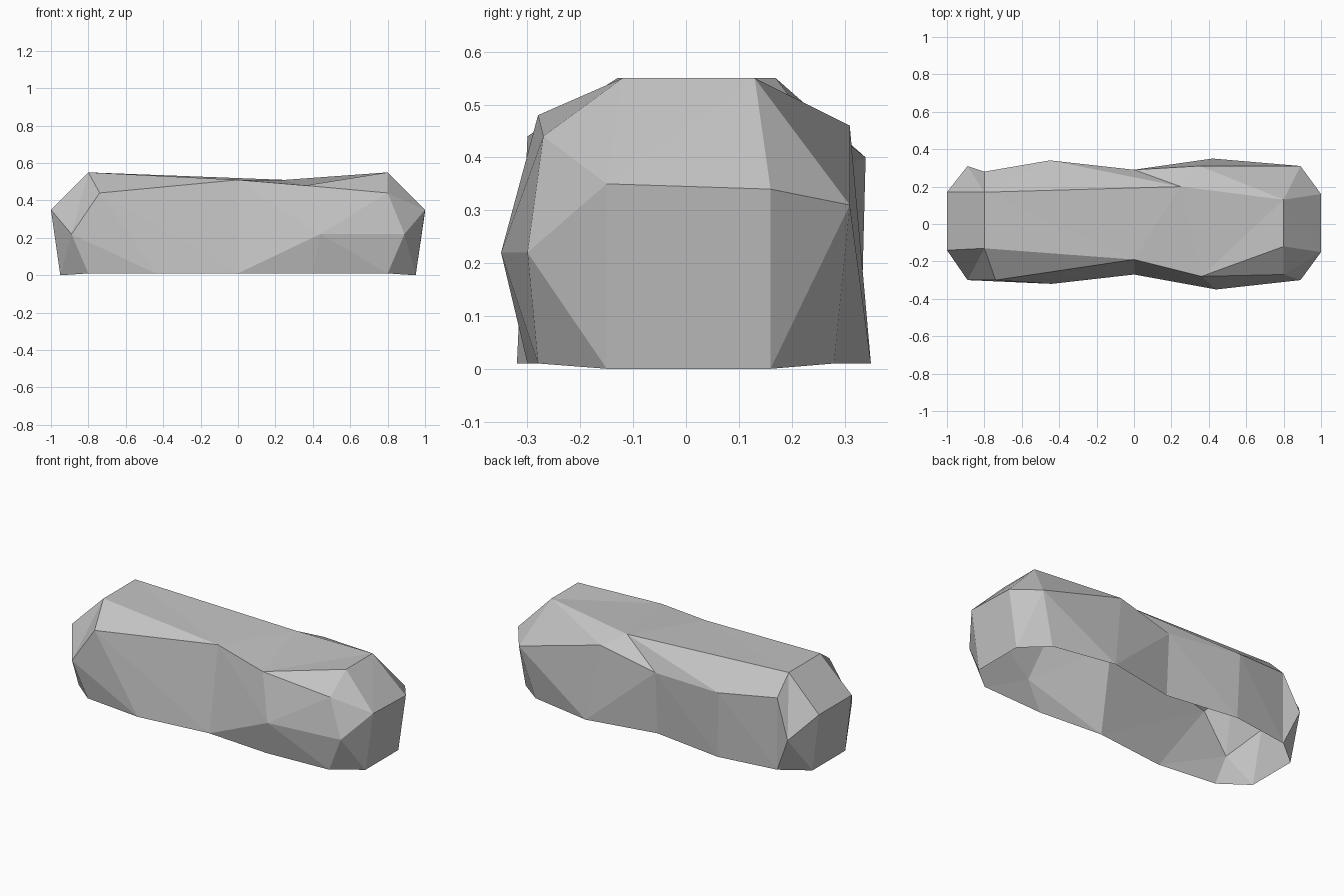
import bpy
import bmesh

default_cube = bpy.data.objects.get("Cube")
if default_cube:
    bpy.data.objects.remove(default_cube, do_unlink=True)

# Plain stone colour
stone = bpy.data.materials.new("stone_grey")
stone.use_nodes = True
grey = (0.55, 0.55, 0.55, 1)
stone.diffuse_color = grey
shader = stone.node_tree.nodes["Principled BSDF"]
shader.inputs["Base Color"].default_value = grey
shader.inputs["Roughness"].default_value = 0.9

bm = bmesh.new()
shared = {}


def ring(*points):
    """Return mesh vertices for a ring, reusing corners shared by two rings."""
    for point in points:
        if point not in shared:
            shared[point] = bm.verts.new(point)
    return [shared[point] for point in points]


def add_face(*corners):
    if len(set(corners)) == len(corners):
        bm.faces.new(corners)


def stitch(lower, upper, steps):
    """Fill between two rings; each step advances the lower (l) or upper (u) one."""
    low, up = 0, 0
    for step in steps:
        here, above = lower[low % len(lower)], upper[up % len(upper)]
        if step == "l":
            low += 1
            add_face(here, lower[low % len(lower)], above)
        else:
            up += 1
            add_face(here, upper[up % len(upper)], above)


# Open rim resting on the ground: front, +x end, back, -x end
rim = ring(
    (-.95, -.15, 0), (-.8, -.28, .01), (-.44, -.32, .01), (0, -.27, .01),
    (.4, -.3, .01), (.8, -.28, .01), (.95, -.15, 0),
    (.95, .16, 0), (.8, .28, .01), (.42, .35, .01), (0, .27, .01),
    (-.44, .33, .01), (-.8, .28, .01), (-.95, .16, 0))

# Widest chiselled corners around the sides
belt = ring(
    (-1, -.14, .35), (-.89, -.3, .22), (-.74, -.3, .44), (0, -.19, .51),
    (.44, -.35, .22), (.89, -.3, .22), (1, -.15, .35),
    (1, .16, .34), (.89, .31, .31), (.35, .31, .46), (0, .29, .38),
    (-.45, .34, .4), (-.8, .28, .44), (-.89, .31, .22), (-1, .17, .35))

# Border of the flat top
crown = ring(
    (-.8, -.13, .55), (-.74, -.3, .44), (0, -.19, .51), (.36, -.28, .48),
    (.8, -.27, .44), (.8, -.12, .55),
    (.8, .13, .55), (.25, .2, .51), (-.8, .17, .55))

# Side walls and sloping shoulders
stitch(rim, belt, "ullulu" "ullulu" "ulullu" "ullulu" "uluul")
stitch(belt, crown, "llu" "lu" "u" "lu" "llu" "u" "lllu" "llu" "lllul")

# Top plateau with its two front bevels
front_edge = [crown[0], *crown[2:4], crown[5]]
back_edge = crown[:5:-1]
stitch(front_edge, back_edge, "lulul")
add_face(*crown[:3])
add_face(*crown[3:6])

mesh = bpy.data.meshes.new("long_rock")
bm.to_mesh(mesh)
bm.free()
mesh.materials.append(stone)
rock = bpy.data.objects.new("long_rock", mesh)
bpy.context.collection.objects.link(rock)
